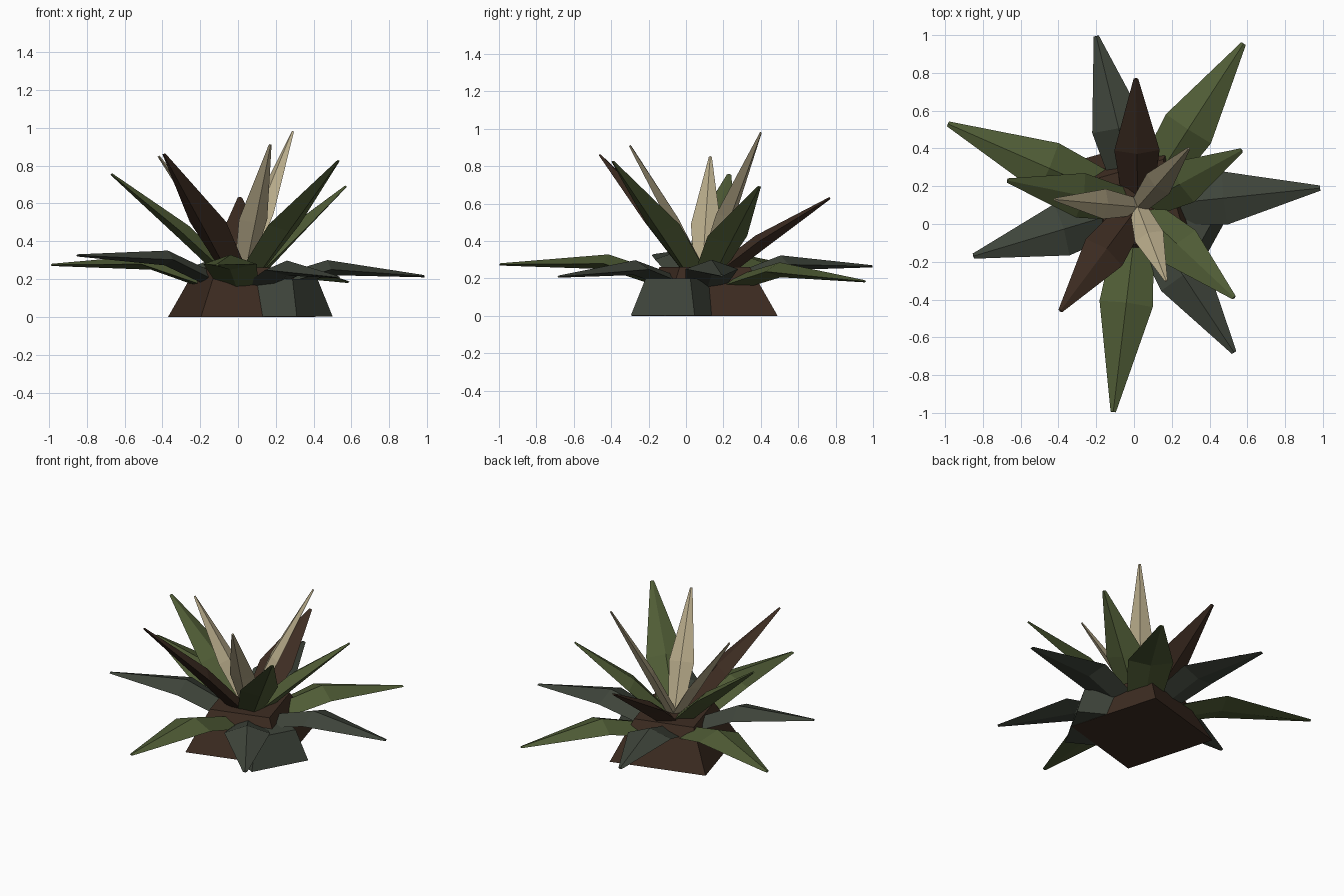
import bpy, bmesh, math
from mathutils import Vector

cube = bpy.data.objects.get("Cube")
if cube:
    bpy.data.objects.remove(cube, do_unlink=True)


def material(name, rgb):
    m = bpy.data.materials.new(name)
    m.use_nodes = True
    m.diffuse_color = (*rgb, 1)
    bsdf = next(n for n in m.node_tree.nodes if n.type == 'BSDF_PRINCIPLED')
    bsdf.inputs["Base Color"].default_value = (*rgb, 1)
    bsdf.inputs["Roughness"].default_value = 0.9
    return m


GREEN = material("leaf green", (0.079, 0.107, 0.036))
SLATE = material("slate green", (0.050, 0.060, 0.044))
BROWN = material("dark brown", (0.048, 0.026, 0.016))
BEIGE = material("pale beige", (0.47, 0.40, 0.25))


def loft(name, rings, mat):
    """Join equal rings of points into a closed flat-shaded solid."""
    bm = bmesh.new()
    loops = [[bm.verts.new(p) for p in ring] for ring in rings]
    n = len(loops[0])
    for a, b in zip(loops, loops[1:]):
        for i in range(n):
            j = (i + 1) % n
            bm.faces.new((a[i], a[j], b[j], b[i]))
    bm.faces.new(loops[0])
    bm.faces.new(loops[-1])
    bmesh.ops.recalc_face_normals(bm, faces=bm.faces)
    me = bpy.data.meshes.new(name)
    bm.to_mesh(me)
    bm.free()
    me.materials.append(mat)
    ob = bpy.data.objects.new(name, me)
    bpy.context.collection.objects.link(ob)
    return ob


def block(name, centre, side, angle, height, taper, mat, lift=0.0):
    """Square block, narrower at the top."""
    rings = []
    for z, s in ((lift, 1), (height, taper)):
        r = side / math.sqrt(2) * s
        rings.append([(centre[0] + r * math.cos(angle + math.pi * (k / 2 + 0.25)),
                       centre[1] + r * math.sin(angle + math.pi * (k / 2 + 0.25)), z)
                      for k in range(4)])
    return loft(name, rings, mat)


def leaf(name, root, tip, bend, arch, widths, ridge, keel, mat):
    """Folded blade: ridge on top, keel below, bent at its shoulder."""
    root, tip = Vector(root), Vector(tip)
    axis = (tip - root).normalized()
    side = axis.cross(Vector((0, 0, 1))).normalized()
    up = side.cross(axis)
    mid = root.lerp(tip, bend) + up * arch
    rings = []
    for p, w, r, k in zip((root, mid, tip), widths, (ridge, ridge, 0.006), (keel, keel, 0.006)):
        rings.append([p - side * w, p + up * r, p + side * w, p - up * k])
    return loft(name, rings, mat)


# Tapered base and the smaller block at its corner
block("base_block", (0.02, 0.10), 0.63, math.radians(16), 0.26, 0.62, BROWN)
block("corner_block", (0.235, -0.03), 0.39, math.radians(61), 0.20, 0.70, SLATE, 0.002)

# Low spreading leaves
low = [((-0.985, 0.53, 0.275), GREEN), ((-0.11, -0.995, 0.275), GREEN),
       ((0.58, 0.955, 0.185), GREEN), ((-0.85, -0.17, 0.325), SLATE),
       ((0.53, -0.68, 0.21), SLATE), ((-0.20, 0.995, 0.265), SLATE),
       ((0.985, 0.19, 0.215), SLATE)]
for i, (tip, mat) in enumerate(low):
    leaf(f"low_leaf_{i + 1}", (0.02, 0.09, 0.11), tip, 0.485, 0.09,
         (0.09, 0.142, 0.014), 0.05, 0.03, mat)

# Raised middle leaves
middle = [((0.01, 0.77, 0.63), BROWN), ((-0.39, -0.46, 0.86), BROWN),
          ((0.53, -0.39, 0.825), GREEN), ((-0.67, 0.23, 0.755), GREEN),
          ((0.57, 0.39, 0.69), GREEN)]
for i, (tip, mat) in enumerate(middle):
    leaf(f"middle_leaf_{i + 1}", (0.02, 0.09, 0.17), tip, 0.46, 0.022,
         (0.075, 0.12, 0.012), 0.035, 0.05, mat)

# Pale upright leaves at the heart
for i, tip in enumerate([(0.29, 0.40, 0.98), (0.17, -0.30, 0.91), (-0.42, 0.13, 0.85)]):
    leaf(f"heart_leaf_{i + 1}", (0.02, 0.09, 0.22), tip, 0.42, 0.01,
         (0.045, 0.08, 0.008), 0.025, 0.035, BEIGE)
